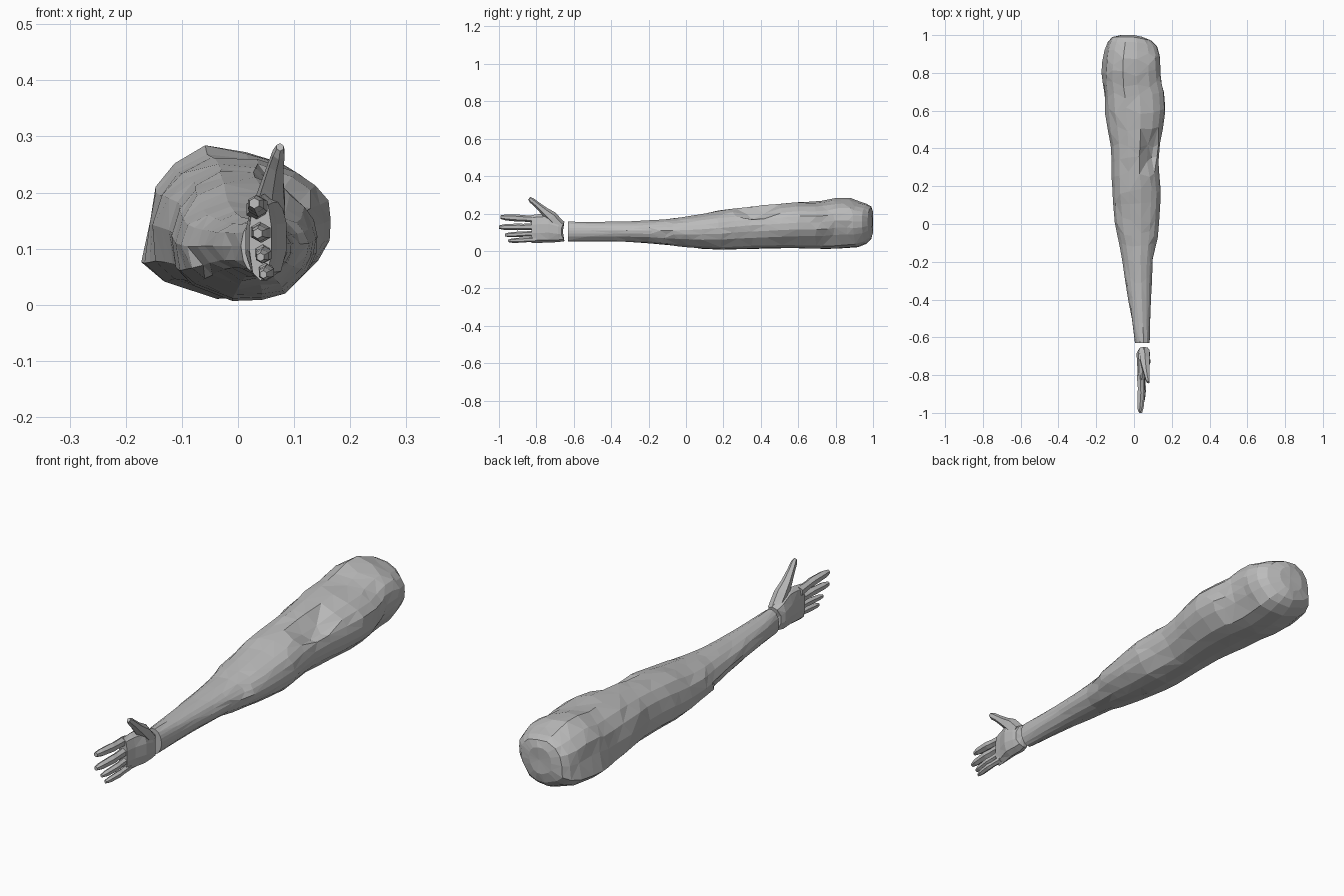
import bpy, bmesh, math, random
from mathutils import Vector

if "Cube" in bpy.data.objects:
    bpy.data.objects.remove(bpy.data.objects["Cube"])

random.seed(4)
skin = bpy.data.materials.new("plain grey")
skin.diffuse_color = (0.5, 0.5, 0.5, 1)
skin.use_nodes = True
skin.node_tree.nodes["Principled BSDF"].inputs["Base Color"].default_value = skin.diffuse_color


def loft(name, rings, triangulate=True):
    """Skin a list of equal-length vertex rings, cap both ends, shade flat."""
    bm = bmesh.new()
    rows = [[bm.verts.new(p) for p in ring] for ring in rings]
    n = len(rows[0])
    for a, b in zip(rows, rows[1:]):
        for i in range(n):
            j = (i + 1) % n
            bm.faces.new((a[i], a[j], b[j], b[i]))
    for row in (rows[0], rows[-1]):
        c = bm.verts.new(sum((v.co for v in row), Vector()) / n)
        for i in range(n):
            bm.faces.new((row[i], row[(i + 1) % n], c))
    if triangulate:
        bmesh.ops.triangulate(bm, faces=bm.faces[:], quad_method='SHORT_EDGE')
    bmesh.ops.recalc_face_normals(bm, faces=bm.faces[:])
    me = bpy.data.meshes.new(name)
    bm.to_mesh(me)
    bm.free()
    me.materials.append(skin)
    ob = bpy.data.objects.new(name, me)
    bpy.context.collection.objects.link(ob)
    return ob


def tube(name, path, n=6):
    """Tapered limb: path rows are x, y, z, half thickness in x, half width."""
    rings = []
    for k, (x, y, z, rx, rw) in enumerate(path):
        a, b = path[max(k - 1, 0)], path[min(k + 1, len(path) - 1)]
        d = Vector((b[0] - a[0], b[1] - a[1], b[2] - a[2])).normalized()
        side = d.cross(Vector((1, 0, 0))).normalized()
        out = side.cross(d)
        rings.append([Vector((x, y, z))
                      + out * rx * math.cos(2 * math.pi * (i + .5) / n)
                      + side * rw * math.sin(2 * math.pi * (i + .5) / n)
                      for i in range(n)])
    return loft(name, rings)


# Arm: lumpy shoulder outline blended into an ellipse towards the wrist
lump = [(.17, .16), (.165, .2), (.14, .23), (.10, .255), (.03, .275),
        (-.05, .29), (-.11, .255), (-.145, .21), (-.155, .15), (-.175, .07),
        (-.13, .035), (-.03, .003), (.04, .005), (.095, .02), (.14, .08),
        (.16, .12)]
N = len(lump)
# y, x low, x high, z low, z high, amount of lump
stations = [
    (-.63, .005, .083, .05, .157, 0), (-.52, -.012, .087, .05, .156, 0),
    (-.40, -.03, .09, .05, .157, 0), (-.30, -.045, .095, .048, .158, 0),
    (-.20, -.06, .10, .042, .164, 0), (-.12, -.075, .112, .033, .17, 0),
    (-.05, -.092, .127, .025, .178, .1), (.02, -.105, .135, .018, .188, .1),
    (.10, -.113, .14, .01, .203, .2), (.18, -.118, .145, .005, .217, .2),
    (.26, -.12, .134, .008, .229, .2), (.34, -.12, .13, .01, .238, .2),
    (.42, -.125, .14, .012, .245, .2), (.50, -.14, .158, .012, .254, .3),
    (.60, -.155, .17, .012, .264, .4), (.68, -.16, .165, .012, .265, .6),
    (.74, -.17, .15, .01, .272, .8), (.80, -.175, .143, .01, .288, 1),
    (.86, -.17, .14, .014, .287, 1), (.92, -.16, .14, .02, .27, .9),
    (.965, -.14, .125, .037, .255, .7), (.99, -.115, .095, .06, .24, .5),
    (1.0, -.07, .04, .10, .21, .3)]
rings = []
for k, (y, x0, x1, z0, z1, w) in enumerate(stations):
    pts = []
    for i, (lx, lz) in enumerate(lump):
        t = math.atan2((lz - .146) / .144, lx / .172)
        pts.append([w * lx / .172 + (1 - w) * math.cos(t),
                    w * (lz - .146) / .144 + (1 - w) * math.sin(t)])
    lo = [min(p[c] for p in pts) for c in (0, 1)]
    hi = [max(p[c] for p in pts) for c in (0, 1)]
    ring = []
    for i, p in enumerate(pts):
        x = x0 + (x1 - x0) * (p[0] - lo[0]) / (hi[0] - lo[0])
        z = z0 + (z1 - z0) * (p[1] - lo[1]) / (hi[1] - lo[1])
        # crease under the upper arm muscle
        if i in (2, 3) and .3 < y < .45:
            x -= .012
            z -= .022
        # irregular facets, fading out at both ends
        s = 0 if k in (0, len(stations) - 1) else .03
        f = 1 - s * random.random()
        cx, cz = (x0 + x1) / 2, (z0 + z1) / 2
        yy = y + (random.uniform(-.02, .02) if 0 < k < 19 else 0)
        if y > .9:
            yy -= max(0, x) * .2
        ring.append(Vector((cx + (x - cx) * f, yy, cz + (z - cz) * f)))
    rings.append(ring)
loft("arm", rings)

# Palm: y, x low, x high, z low, z high
palm = [(-.65, .022, .082, .052, .157), (-.685, .012, .086, .047, .175),
        (-.735, .015, .088, .045, .198), (-.785, .018, .07, .043, .197),
        (-.825, .02, .06, .043, .192)]
rings = []
for k, (y, x0, x1, z0, z1) in enumerate(palm):
    ring = []
    for i in range(10):
        t = 2 * math.pi * i / 10 + math.pi / 10
        c, s = math.cos(t), math.sin(t)
        c = math.copysign(abs(c) ** .7, c)
        # hollow notch at the wrist edge
        notch = .024 * (1 - abs(s)) if k == 0 else 0
        ring.append(Vector(((x0 + x1) / 2 + c * (x1 - x0) / 2, y - notch,
                            (z0 + z1) / 2 + s * (z1 - z0) / 2)))
    rings.append(ring)
ob = loft("palm", rings)

# Fingers: x, base z, tip z, tip y, radius
fingers = [("index_finger", .032, .170, .181, -.992, .019),
           ("middle_finger", .038, .130, .127, -1.0, .018),
           ("ring_finger", .043, .094, .085, -.968, .015),
           ("little_finger", .048, .062, .054, -.95, .014)]
for name, x, zb, zt, yt, r in fingers:
    tube(name, [(x + d, -.80 + (yt + .80) * f, zb + (zt - zb) * f, r * s, r * s)
                for f, s, d in ((0, 1.05, 0), (.35, .9, .003), (.5, 1, .004),
                                (.85, .85, 0), (1, .5, -.003))])

# Thumb, rising from the palm edge
tube("thumb", [(.055, -.675, .135, .03, .03), (.058, -.72, .182, .03, .032),
               (.062, -.76, .215, .022, .022), (.068, -.80, .25, .015, .016),
               (.073, -.825, .27, .012, .015), (.075, -.838, .281, .007, .009)])
